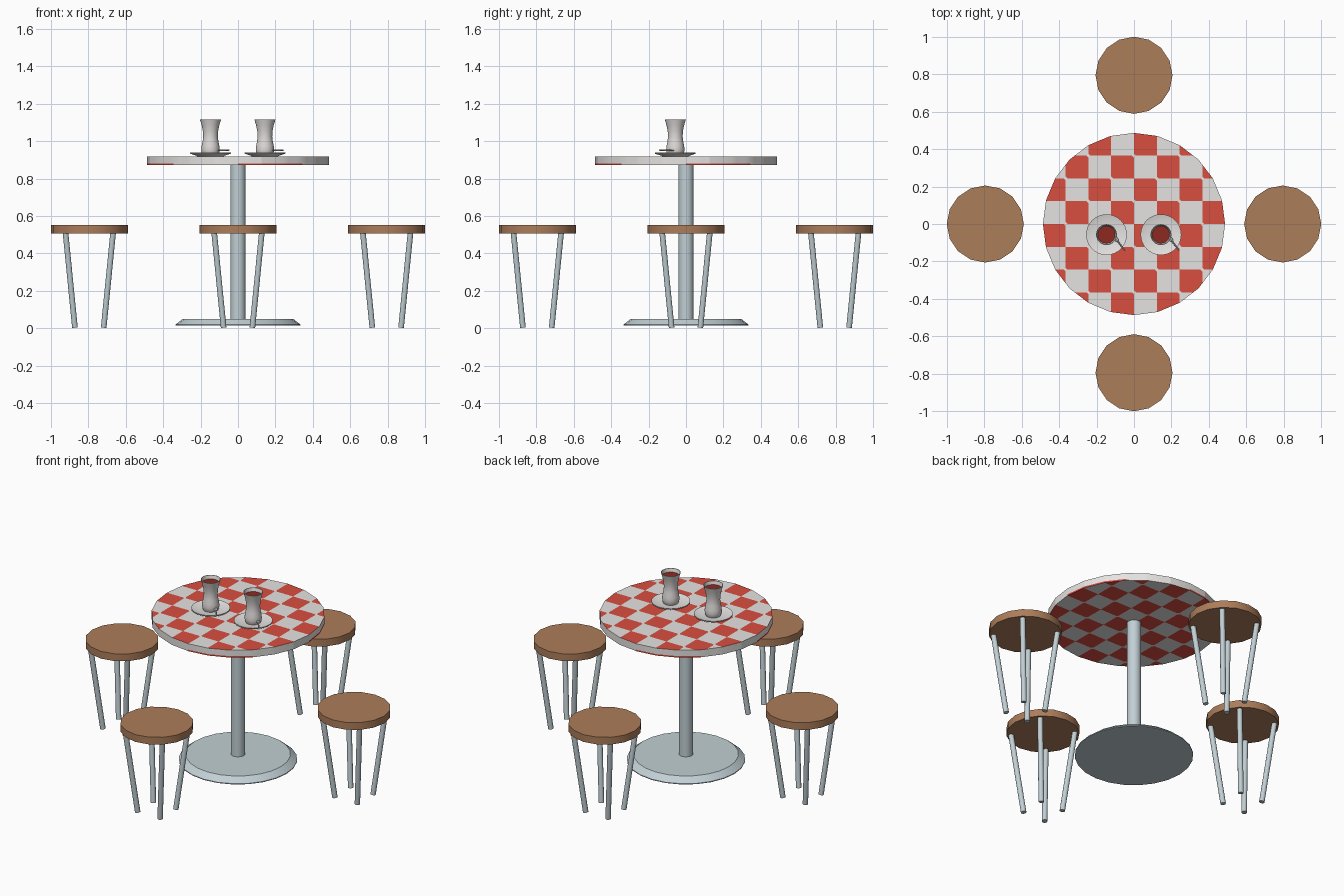
import bpy, bmesh, math
from mathutils import Vector, Matrix

if "Cube" in bpy.data.objects:
    bpy.data.objects.remove(bpy.data.objects["Cube"])


def material(name, r, g, b):
    lin = [(c / 255 / 12.92) if c < 10 else ((c / 255 + 0.055) / 1.055) ** 2.4 for c in (r, g, b)]
    m = bpy.data.materials.new(name)
    m.diffuse_color = (*lin, 1)
    m.use_nodes = True
    m.node_tree.nodes["Principled BSDF"].inputs["Base Color"].default_value = m.diffuse_color
    return m


WHITE = material("white", 230, 228, 226)
RED = material("checker red", 218, 78, 64)
WOOD = material("brown wood", 172, 125, 90)
METAL = material("blue grey metal", 193, 207, 212)
GLASS = material("pale glass", 222, 218, 216)
TEA = material("dark red tea", 140, 42, 32)
STEEL = material("spoon steel", 200, 200, 200)


def finish(name, bm, *mats):
    bmesh.ops.recalc_face_normals(bm, faces=bm.faces[:])
    me = bpy.data.meshes.new(name)
    bm.to_mesh(me)
    bm.free()
    for m in mats:
        me.materials.append(m)
    me.polygons.foreach_set("use_smooth", [True] * len(me.polygons))
    me.set_sharp_from_angle(angle=math.radians(35))
    ob = bpy.data.objects.new(name, me)
    bpy.context.collection.objects.link(ob)
    return ob


def lathe_mesh(profile, sides):
    """Closed solid: rings of (radius, z), radius 0 closes to a point."""
    bm = bmesh.new()
    rings = []
    for r, z in profile:
        if r == 0:
            rings.append([bm.verts.new((0, 0, z))] * sides)
        else:
            rings.append([bm.verts.new((r * math.cos(2 * math.pi * k / sides),
                                        r * math.sin(2 * math.pi * k / sides), z))
                          for k in range(sides)])
    for a, b in zip(rings, rings[1:]):
        for k in range(sides):
            n = (k + 1) % sides
            corners = list(dict.fromkeys((a[k], a[n], b[n], b[k])))
            bm.faces.new(corners)
    for ring in (rings[0], rings[-1]):
        if ring[0] is not ring[1]:
            bm.faces.new(ring)
    return bm


def lathe(name, profile, sides, mat, loc=(0, 0, 0)):
    ob = finish(name, lathe_mesh(profile, sides), mat)
    ob.location = loc
    return ob


def rod(name, a, b, radius, sides, mat):
    a, b = Vector(a), Vector(b)
    ob = lathe(name, [(radius, 0), (radius, (b - a).length)], sides, mat, a)
    ob.rotation_euler = (b - a).to_track_quat('Z', 'Y').to_euler()
    return ob


# Checkered table top: cut along the grid and across the square corners
R, Z0, Z1, STRIP = 0.487, 0.872, 0.918, 0.881
CELL, CHAMFER = R / 4, 0.92
bm = lathe_mesh([(R, Z0), (R, STRIP), (R, Z1)], 24)


def cut(point, normal):
    bmesh.ops.bisect_plane(bm, geom=bm.verts[:] + bm.edges[:] + bm.faces[:], dist=1e-6,
                           plane_co=point, plane_no=normal)


for k in range(-3, 4):
    cut((k * CELL, 0, 0), (1, 0, 0))
    cut((0, k * CELL, 0), (0, 1, 0))
for k in range(-6, 7, 2):
    for s in (-CHAMFER, CHAMFER):
        d = (k + s) * CELL
        cut((d, 0, 0), (1, 1, 0))
        cut((d, 0, 0), (1, -1, 0))
bm.normal_update()
for f in bm.faces:
    c = f.calc_center_median()
    if abs(f.normal.z) > 0.5:
        i, j = math.floor(c.x / CELL), math.floor(c.y / CELL)
        u, v = c.x / CELL - i - 0.5, c.y / CELL - j - 0.5
        red = (i + j) % 2 == 1 and abs(u) + abs(v) < CHAMFER
    else:
        # red line along the lower edge, one half of each quarter
        red = c.z < STRIP and math.degrees(math.atan2(c.y, c.x)) % 90 < 44
    f.material_index = int(red)
finish("table_top", bm, WHITE, RED)

# Table pillar and foot
lathe("table_pillar", [(0.04, 0.04), (0.04, 0.875)], 20, METAL)
lathe("table_foot", [(0.333, 0.015), (0.333, 0.02), (0.295, 0.05)], 24, METAL)

# Four stools, each with four legs leaning inward to the floor
for n in range(4):
    a = n * math.pi / 2
    cx, cy = 0.795 * math.cos(a), 0.795 * math.sin(a)
    lathe(f"stool_seat_{n + 1}", [(0.206, 0.506), (0.206, 0.551)], 16, WOOD, (cx, cy, 0))
    for sx in (-1, 1):
        for sy in (-1, 1):
            rod(f"stool_{n + 1}_leg", (cx + sx * 0.077, cy + sy * 0.077, 0.004),
                (cx + sx * 0.127, cy + sy * 0.127, 0.508), 0.0155, 12, METAL)

# Two tea glasses on saucers, with spoons
saucer = [(0, 0.917), (0.068, 0.917), (0.075, 0.922), (0.109, 0.933),
          (0.109, 0.939), (0.075, 0.929), (0, 0.928)]
glass = [(0, 0.928), (0.042, 0.928), (0.047, 0.94), (0.049, 0.955), (0.047, 0.975),
         (0.042, 1.0), (0.039, 1.025), (0.041, 1.055), (0.047, 1.085), (0.056, 1.115),
         (0.053, 1.115), (0.045, 1.088), (0.039, 1.06), (0, 1.06)]
for n, x in enumerate((-0.147, 0.144)):
    y = -0.057
    lathe(f"saucer_{n + 1}", saucer, 32, WHITE, (x, y, 0))
    lathe(f"tea_glass_{n + 1}", glass, 24, GLASS, (x, y, 0))
    lathe(f"tea_{n + 1}", [(0.0385, 1.058), (0.0472, 1.094), (0, 1.094)], 24, TEA, (x, y, 0))
    rod(f"spoon_handle_{n + 1}", (x + 0.048, y - 0.02, 0.95), (x + 0.098, y - 0.085, 0.952),
        0.004, 8, STEEL)
    bm = bmesh.new()
    bmesh.ops.create_uvsphere(bm, u_segments=12, v_segments=6, radius=1,
                              matrix=Matrix.Diagonal((0.02, 0.011, 0.004, 1)))
    bowl = finish(f"spoon_bowl_{n + 1}", bm, STEEL)
    bowl.location = (x + 0.05, y - 0.022, 0.95)
    bowl.rotation_euler = (0, 0, math.atan2(-0.065, 0.05))
